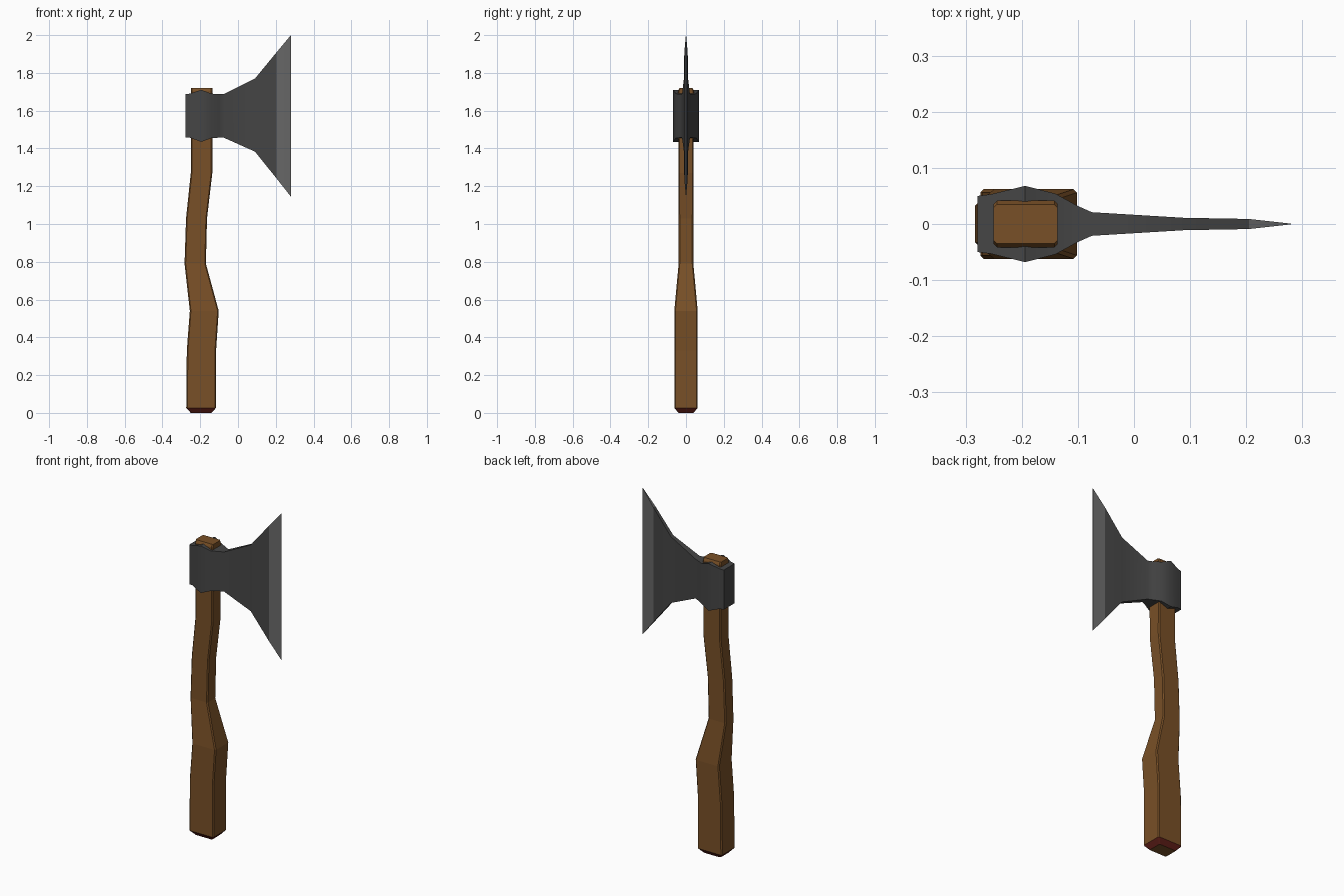
import bpy
import bmesh

cube = bpy.data.objects.get("Cube")
if cube:
    bpy.data.objects.remove(cube, do_unlink=True)


def material(name, rgb):
    mat = bpy.data.materials.new(name)
    mat.use_nodes = True
    color = (*rgb, 1)
    mat.diffuse_color = color
    mat.node_tree.nodes["Principled BSDF"].inputs["Base Color"].default_value = color
    return mat


wood = material("brown wood", (0.19, 0.08, 0.02))
red = material("dark red trim", (0.13, 0.015, 0.01))
iron = material("dark iron", (0.06, 0.06, 0.06))
steel = material("sharpened steel", (0.14, 0.14, 0.14))


def loft(name, rings, mats, rule):
    """Skin a row of equal rings, cap both ends, colour faces by a rule."""
    bm = bmesh.new()
    loops = [[bm.verts.new(p) for p in ring] for ring in rings]
    n = len(loops[0])
    for a, b in zip(loops, loops[1:]):
        for i in range(n):
            j = (i + 1) % n
            bm.faces.new((a[i], a[j], b[j], b[i]))
    bm.faces.new(loops[0][::-1])
    bm.faces.new(loops[-1])
    bmesh.ops.remove_doubles(bm, verts=bm.verts, dist=0.0001)
    bmesh.ops.recalc_face_normals(bm, faces=bm.faces)
    for f in bm.faces:
        f.material_index = rule(f)
    mesh = bpy.data.meshes.new(name)
    bm.to_mesh(mesh)
    bm.free()
    for mat in mats:
        mesh.materials.append(mat)
    obj = bpy.data.objects.new(name, mesh)
    bpy.context.collection.objects.link(obj)
    return obj


def handle_ring(z, x0, x1, h, b=0.006):
    """Rectangle with narrow chamfered corners."""
    return [(x0 + b, -h, z), (x1 - b, -h, z), (x1, b - h, z), (x1, h - b, z),
            (x1 - b, h, z), (x0 + b, h, z), (x0, h - b, z), (x0, b - h, z)]


# Curved wooden handle: height, back, front, half thickness
handle_profile = [
    (0.0, -0.25, -0.14, 0.04), (0.027, -0.274, -0.116, 0.062),
    (0.33, -0.271, -0.116, 0.062), (0.54, -0.255, -0.102, 0.062),
    (0.79, -0.283, -0.17, 0.039), (1.03, -0.275, -0.164, 0.039),
    (1.27, -0.25, -0.136, 0.04), (1.705, -0.25, -0.136, 0.042),
    (1.72, -0.25, -0.136, 0.035)]
loft("handle", [handle_ring(*s) for s in handle_profile], [wood, red],
     lambda f: int(f.calc_center_median().z < 0.025 and f.normal.z > -0.95))


# Forged head: distance along x, half thickness, bottom, top
head_profile = [
    (-0.279, 0.05, 1.457, 1.688), (-0.255, 0.053, 1.457, 1.69),
    (-0.194, 0.068, 1.435, 1.71), (-0.14, 0.054, 1.455, 1.69),
    (-0.10, 0.032, 1.457, 1.688), (-0.075, 0.021, 1.457, 1.688),
    (0.09, 0.011, 1.383, 1.77), (0.205, 0.009, 1.24, 1.91),
    (0.28, 0.0006, 1.145, 2.0)]
head = loft("axe_head",
            [[(x, -h, lo), (x, h, lo), (x, h, hi), (x, -h, hi)]
             for x, h, lo, hi in head_profile], [iron, steel],
            lambda f: int(f.calc_center_median().x > 0.21))

bpy.ops.object.select_all(action="DESELECT")
head.select_set(True)
bpy.context.view_layer.objects.active = head
bpy.ops.object.shade_smooth_by_angle(angle=0.55)
